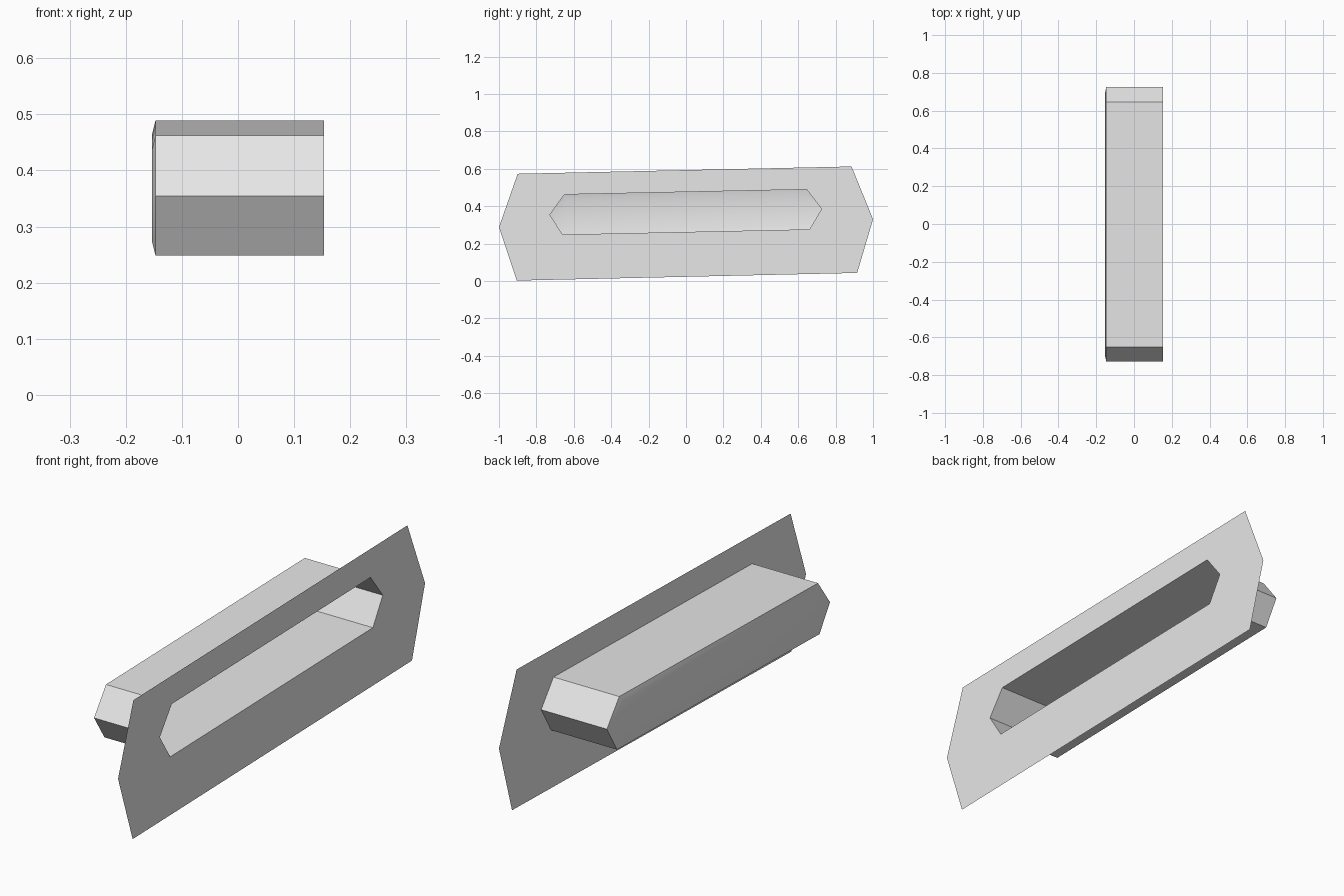
import bpy
import bmesh

cube = bpy.data.objects.get("Cube")
if cube:
    bpy.data.objects.remove(cube, do_unlink=True)

grey = bpy.data.materials.new("light_grey")
grey.use_nodes = True
grey.diffuse_color = (0.8, 0.8, 0.8, 1)
grey.node_tree.nodes["Principled BSDF"].inputs["Base Color"].default_value = grey.diffuse_color

FRONT_X, BACK_X = 0.153, -0.147
CROWN, RIM = 0.006, 0.024

# Six-sided outlines (y, z), counter-clockwise seen from +x
plate_outline = [(-1, 0.287), (-0.905, 0.002), (0.915, 0.043),
                 (1, 0.33), (0.885, 0.612), (-0.9, 0.573)]
pocket_outline = [(-0.728, 0.354), (-0.66, 0.248), (0.66, 0.276),
                  (0.725, 0.385), (0.645, 0.489), (-0.65, 0.462)]


def ring(bm, outline, x):
    return [bm.verts.new((x, y, z)) for y, z in outline]


def bridge(bm, outer, inner):
    n = len(outer)
    for i in range(n):
        j = (i + 1) % n
        bm.faces.new((outer[i], outer[j], inner[j], inner[i]))


def finish(bm, name):
    mesh = bpy.data.meshes.new(name)
    bm.to_mesh(mesh)
    bm.free()
    mesh.materials.append(grey)
    obj = bpy.data.objects.new(name, mesh)
    bpy.context.collection.objects.link(obj)
    return obj


# Thin surround plate with a six-sided opening
bm = bmesh.new()
bridge(bm, ring(bm, plate_outline, FRONT_X), ring(bm, pocket_outline, FRONT_X))
finish(bm, "surround_plate")

# Open pocket behind the plate, its floor slightly crowned outward
bm = bmesh.new()
mouth = ring(bm, pocket_outline, FRONT_X)
base = ring(bm, pocket_outline, BACK_X)
bridge(bm, mouth, base)
floor = bm.faces.new(base)
floor.normal_update()
bmesh.ops.inset_individual(bm, faces=[floor], thickness=RIM, depth=-CROWN,
                           use_even_offset=True)
pocket = finish(bm, "recessed_pocket")

# Soften the shallow rim, keep the walls crisp
bpy.ops.object.select_all(action='DESELECT')
pocket.select_set(True)
bpy.context.view_layer.objects.active = pocket
bpy.ops.object.shade_smooth_by_angle(angle=0.5)
